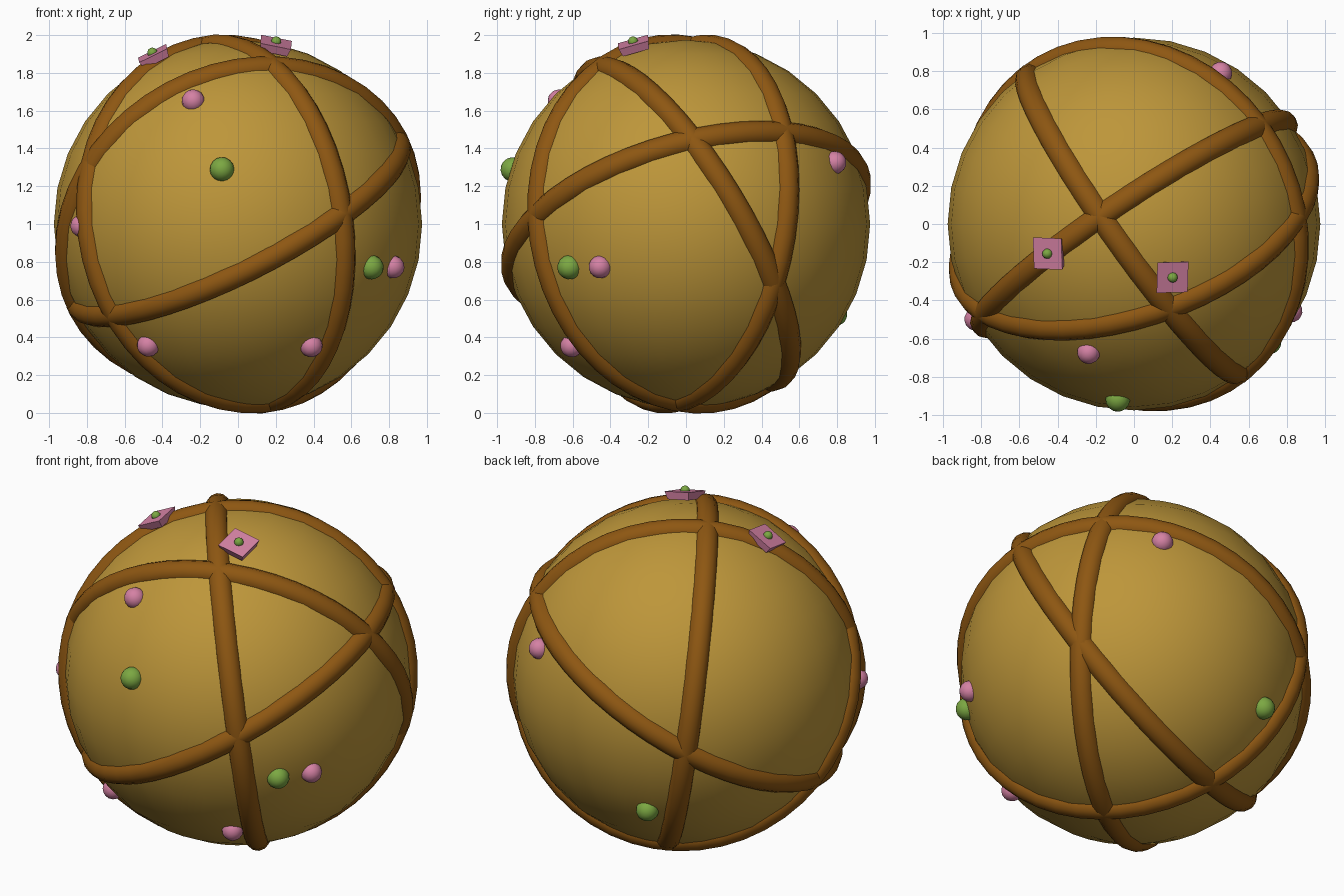
import bpy, math
from mathutils import Vector

if "Cube" in bpy.data.objects:
    bpy.data.objects.remove(bpy.data.objects["Cube"])

CENTRE = Vector((0, 0, 1))


def material(name, rgb):
    m = bpy.data.materials.new(name)
    m.diffuse_color = (*rgb, 1)
    m.use_nodes = True
    m.node_tree.nodes["Principled BSDF"].inputs["Base Color"].default_value = m.diffuse_color
    return m


TAN = material("tan", (0.51, 0.305, 0.042))
BROWN = material("brown", (0.27, 0.095, 0.006))
PINK = material("pink", (0.66, 0.22, 0.37))
GREEN = material("green", (0.20, 0.39, 0.055))


def finish(name, mat, smooth=60):
    ob = bpy.context.object
    ob.name = name
    ob.data.materials.append(mat)
    bpy.ops.object.shade_smooth_by_angle(angle=math.radians(smooth))
    return ob


def turn(direction):
    return Vector((0, 0, 1)).rotation_difference(Vector(direction)).to_euler()


def ball(name, direction, distance, radius, mat, seg=16):
    d = Vector(direction).normalized()
    bpy.ops.mesh.primitive_uv_sphere_add(
        segments=seg, ring_count=seg // 2, radius=radius,
        location=CENTRE + d * distance, rotation=turn(d))
    finish(name, mat)


# Main round body
bpy.ops.mesh.primitive_uv_sphere_add(segments=32, ring_count=16, radius=0.975,
                                     location=CENTRE)
finish("round_body", TAN)

# Four bands running round the body as great circles (given by plane normals)
for i, n in enumerate([(-0.778, -0.552, -0.122), (0.255, -0.716, -0.433),
                       (-0.43, -0.246, 0.841), (-0.494, 0.745, -0.123)]):
    bpy.ops.mesh.primitive_torus_add(
        major_segments=48, minor_segments=12, major_radius=0.945,
        minor_radius=0.067, location=CENTRE, rotation=turn(n))
    finish(f"vine_band_{i + 1}", BROWN)

# Pink and green buds half sunk into the surface
for i, d in enumerate([(-0.24, -0.68, 0.66), (-0.48, -0.55, -0.65),
                       (0.39, -0.61, -0.65), (0.83, -0.46, -0.23),
                       (-0.83, -0.50, -0.01), (0.46, 0.80, 0.33)]):
    ball(f"pink_bud_{i + 1}", d, 0.965, 0.061, PINK)
for i, d in enumerate([(-0.085, -0.92, 0.29), (0.71, -0.62, -0.23),
                       (-0.29, 0.795, -0.48)]):
    ball(f"green_bud_{i + 1}", d, 0.965, 0.065, GREEN)

# Square flowers, flared outward, with a green centre
for i, d in enumerate([(0.20, -0.277, 0.955), (-0.45, -0.154, 0.90)]):
    n = Vector(d).normalized()
    bpy.ops.mesh.primitive_cone_add(vertices=4, radius1=0.10, radius2=0.117,
                                    depth=0.045)
    ob = finish(f"flower_{i + 1}", PINK, 30)
    for v in ob.data.vertices:      # square the sides up with the axes
        v.co.rotate(Vector((1, 0, 0)).rotation_difference(Vector((1, 1, 0))))
    ob.location = CENTRE + n * 1.0
    ob.rotation_euler = turn(n)
    ball(f"flower_centre_{i + 1}", d, 1.026, 0.027, GREEN, 12)
